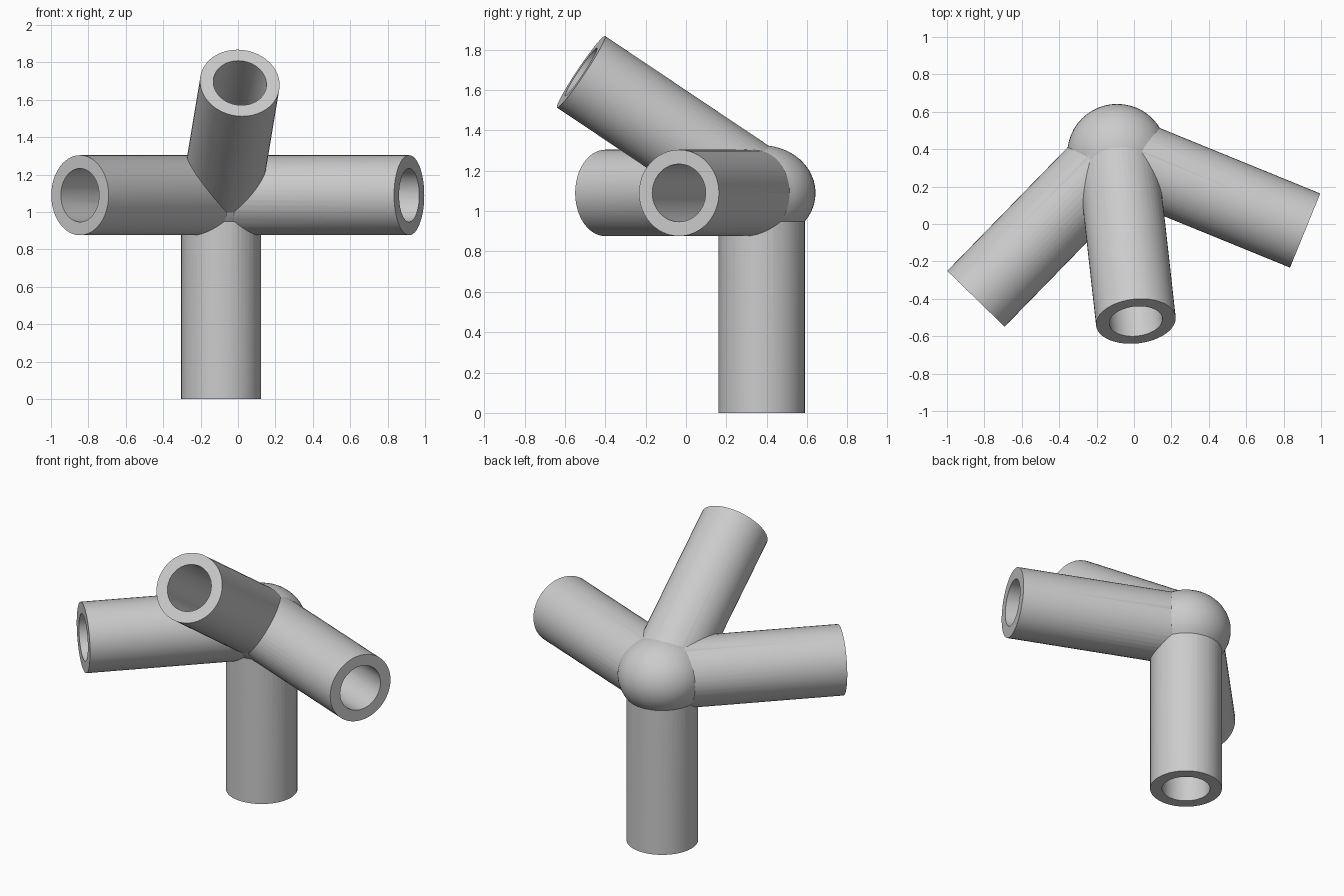
import bpy
import math
from mathutils import Vector

cube = bpy.data.objects.get("Cube")
if cube:
    bpy.data.objects.remove(cube, do_unlink=True)

HUB = Vector((-0.09, 0.375, 1.09))
OUTER, INNER = 0.214, 0.143
ENDS = {
    "lower_socket": (-0.09, 0.375, 0),
    "left_socket": (0.915, -0.035, 1.09),
    "right_socket": (-0.845, -0.40, 1.09),
    "upper_socket": (0.01, -0.52, 1.69),
}

grey = bpy.data.materials.new("light grey")
grey.use_nodes = True
COLOUR = (0.6, 0.6, 0.6, 1)
grey.diffuse_color = COLOUR
grey.node_tree.nodes["Principled BSDF"].inputs["Base Color"].default_value = COLOUR


def finish(name):
    obj = bpy.context.object
    obj.name = name
    obj.data.materials.append(grey)
    return obj


def tube(name, end, radius, extra=0.0):
    """Solid cylinder from the hub centre to an end point."""
    axis = Vector(end) - HUB
    length = axis.length + extra
    axis.normalize()
    bpy.ops.mesh.primitive_cylinder_add(
        vertices=48, radius=radius, depth=length,
        location=HUB + axis * length / 2,
        rotation=axis.to_track_quat("Z", "Y").to_euler())
    return finish(name)


def ball(name, scale):
    bpy.ops.mesh.primitive_uv_sphere_add(
        segments=48, ring_count=24, radius=1, location=HUB)
    obj = finish(name)
    obj.scale = scale
    return obj


def combine(target, other, operation):
    """Apply one boolean and drop the used solid."""
    mod = target.modifiers.new("join", "BOOLEAN")
    mod.operation = operation
    mod.solver = "EXACT"
    mod.object = other
    bpy.context.view_layer.objects.active = target
    bpy.ops.object.modifier_apply(modifier=mod.name)
    bpy.data.objects.remove(other, do_unlink=True)


# Rounded hub with four solid arms
joint = ball("pipe_joint", (0.267, 0.267, 0.236))
for name, end in ENDS.items():
    combine(joint, tube(name, end, OUTER), "UNION")

# Bores running in from each open end to the centre
bore = ball("bore", (INNER + 0.004,) * 3)
for name, end in ENDS.items():
    combine(bore, tube(name + "_bore", end, INNER, 0.05), "UNION")
combine(joint, bore, "DIFFERENCE")

# Smooth walls with crisp rims and seams
bpy.ops.object.select_all(action="DESELECT")
joint.select_set(True)
bpy.context.view_layer.objects.active = joint
bpy.ops.object.shade_smooth_by_angle(angle=math.radians(25))
